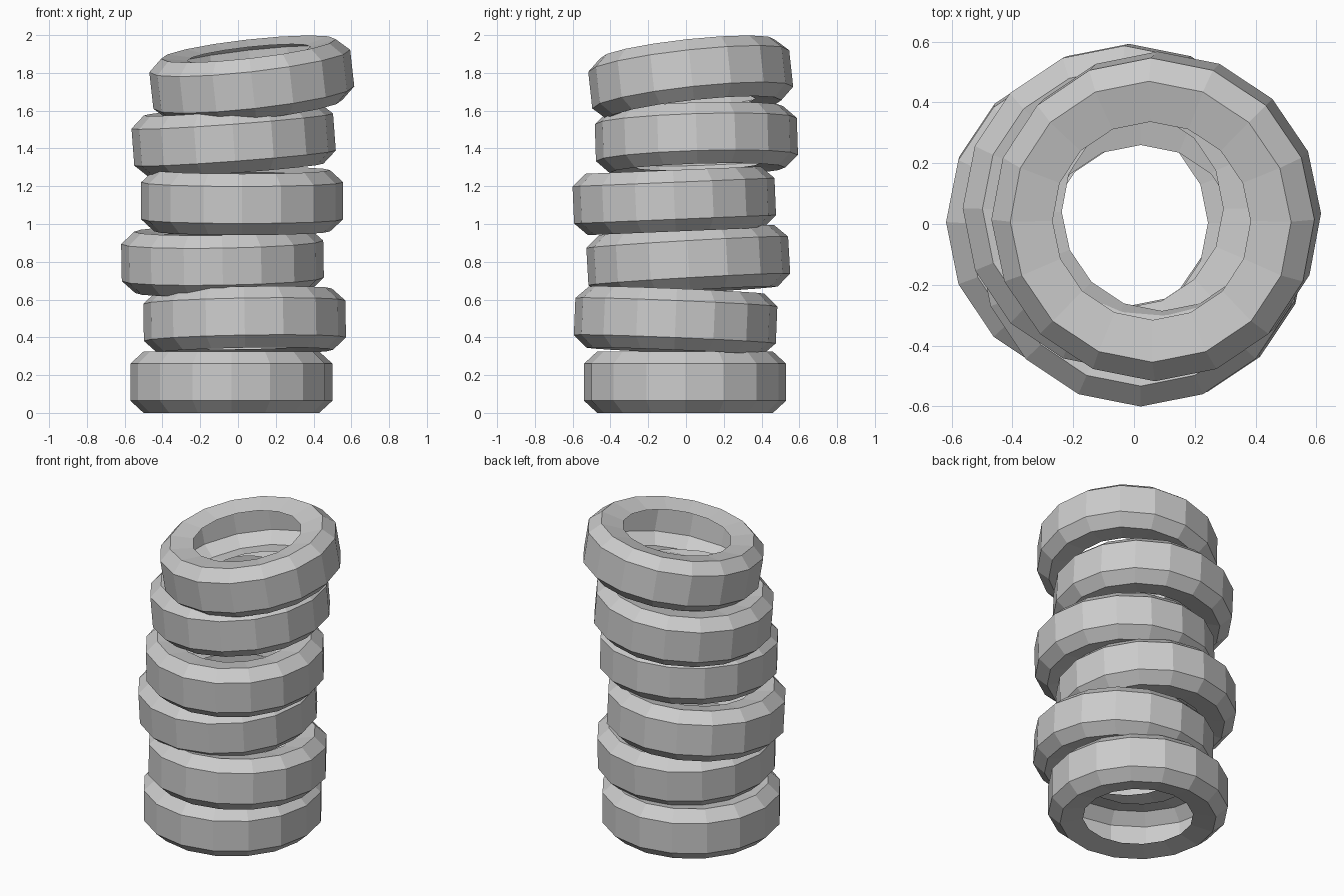
import bpy
import bmesh
from math import cos, sin, pi, radians

if "Cube" in bpy.data.objects:
    bpy.data.objects.remove(bpy.data.objects["Cube"])

SIDES = 16
# Tyre cross-section (radius, height): inner lip, sidewall, shoulder, tread
HALF = [(0.328, 0.137), (0.465, 0.1625), (0.535, 0.098)]
PROFILE = [(r, -z) for r, z in HALF] + [(r, z) for r, z in reversed(HALF)]


def tyre_mesh():
    """Hollow tyre shell, open on the inside like a real tyre."""
    bm = bmesh.new()
    rings = []
    for r, z in PROFILE:
        rings.append([bm.verts.new((r * cos(2 * pi * i / SIDES),
                                    r * sin(2 * pi * i / SIDES), z))
                      for i in range(SIDES)])
    for low, high in zip(rings, rings[1:]):
        for i in range(SIDES):
            j = (i + 1) % SIDES
            bm.faces.new((low[i], low[j], high[j], high[i]))
    mesh = bpy.data.meshes.new("tyre")
    bm.to_mesh(mesh)
    bm.free()
    return mesh


# Stack, bottom to top: centre, then rise toward +y and toward +x in degrees
STACK = [
    ((-0.035, -0.005, 0.1625), 0, 0),
    ((0.035, -0.055, 0.488), -2.4, 1.0),
    ((-0.082, 0.012, 0.805), 3.3, 1.0),
    ((0.022, -0.062, 1.123), 2.4, 0),
    ((-0.023, 0.055, 1.447), 1.8, 4.3),
    ((0.073, 0.025, 1.766), 6.2, 6.4),
]
mesh = tyre_mesh()
for n, (centre, rise_y, rise_x) in enumerate(STACK, 1):
    tyre = bpy.data.objects.new(f"tyre_{n}", mesh)
    tyre.location = centre
    tyre.rotation_euler = (radians(rise_y), radians(-rise_x), 0)
    bpy.context.collection.objects.link(tyre)
